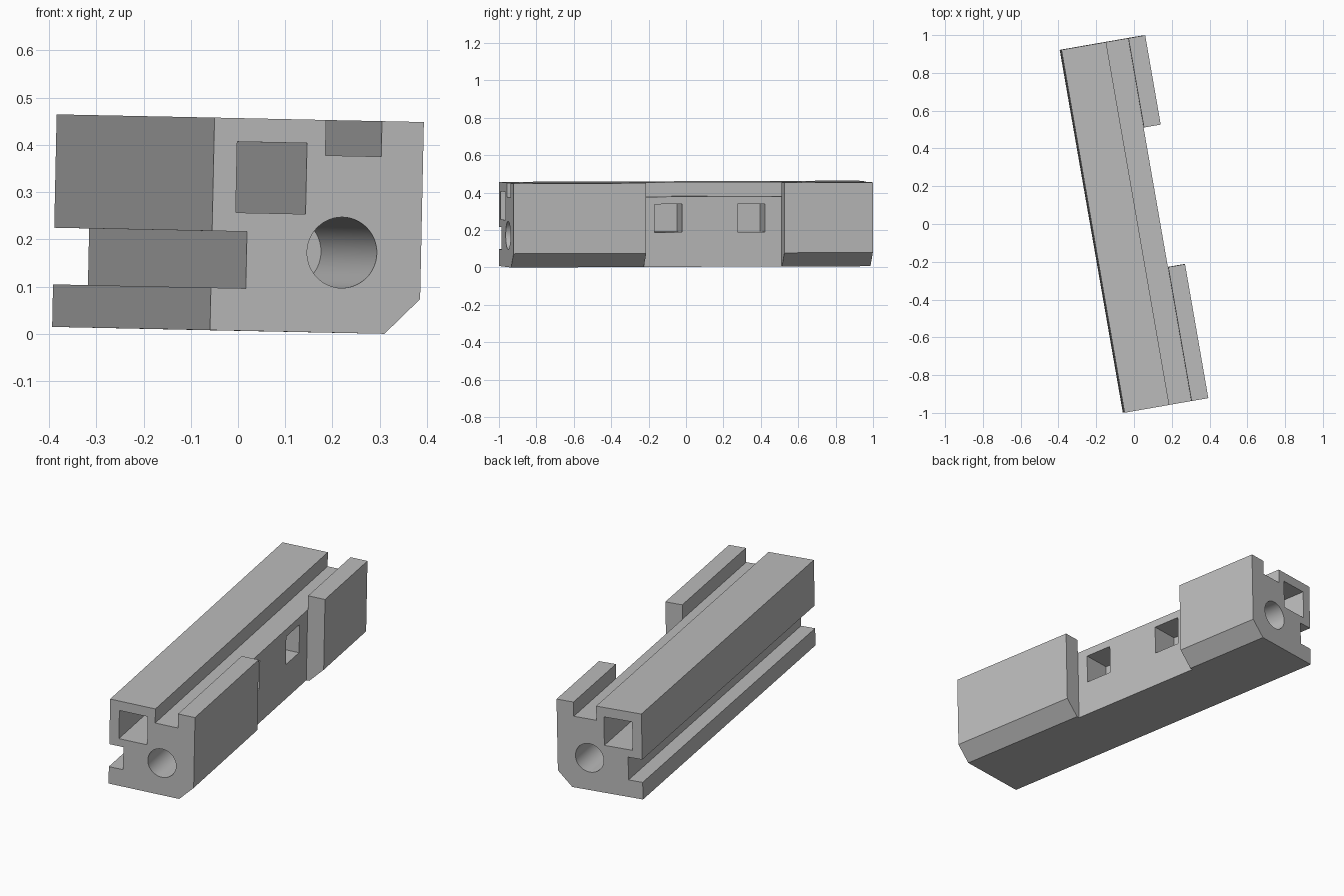
import bpy
import bmesh
from math import radians
from mathutils import Matrix, Vector, Euler

default = bpy.data.objects.get("Cube")
if default:
    bpy.data.objects.remove(default, do_unlink=True)

SIDE, LENGTH = 0.45, 1.95

grey = bpy.data.materials.new("plain grey")
grey.use_nodes = True
colour = (0.5, 0.5, 0.5, 1)
grey.diffuse_color = colour
grey.node_tree.nodes["Principled BSDF"].inputs["Base Color"].default_value = colour


def make_object(name, bm):
    bmesh.ops.recalc_face_normals(bm, faces=bm.faces)
    mesh = bpy.data.meshes.new(name)
    bm.to_mesh(mesh)
    bm.free()
    mesh.materials.append(grey)
    obj = bpy.data.objects.new(name, mesh)
    bpy.context.collection.objects.link(obj)
    return obj


def prism(name, profile):
    """Extrude an x-z profile along the beam."""
    bm = bmesh.new()
    face = bm.faces.new([bm.verts.new((x, 0, z)) for x, z in profile])
    geom = bmesh.ops.extrude_face_region(bm, geom=[face])["geom"]
    verts = [g for g in geom if isinstance(g, bmesh.types.BMVert)]
    bmesh.ops.translate(bm, verts=verts, vec=(0, LENGTH, 0))
    return make_object(name, bm)


def box(name, low, high):
    low, high = Vector(low), Vector(high)
    bm = bmesh.new()
    bmesh.ops.create_cube(bm, size=1, matrix=Matrix.Translation((low + high) / 2)
                          @ Matrix.Diagonal((*(high - low), 1)))
    return make_object(name, bm)


def bore(name, start, end):
    """Round cutter running along the beam."""
    bm = bmesh.new()
    place = Matrix.Translation((0.28, (start + end) / 2, 0.17)) @ Matrix.Rotation(radians(90), 4, "X")
    bmesh.ops.create_cone(bm, cap_ends=True, segments=64, radius1=0.075, radius2=0.075,
                          depth=end - start, matrix=place)
    return make_object(name, bm)


# Beam with a side groove, a top groove and a chamfered lower corner
beam = prism("grooved_beam", [
    (0, 0), (0.375, 0), (SIDE, 0.075), (SIDE, SIDE),
    (0.36, SIDE), (0.36, 0.375), (0.24, 0.375), (0.24, SIDE),
    (0, SIDE), (0, 0.21), (0.075, 0.21), (0.075, 0.09), (0, 0.09)])

# Side recess, square channel, blind round bores and side pockets
cutters = [
    box("recess_cutter", (0.3595, 0.72, -0.1), (0.6, 1.47, 0.6)),
    box("channel_cutter", (0.05, -0.1, 0.25), (0.2, LENGTH + 0.1, 0.4)),
    bore("front_bore_cutter", -0.1, 0.69),
    bore("back_bore_cutter", LENGTH - 0.45, LENGTH + 0.1)]
for y in (0.78, 1.23):
    cutters.append(box("pocket_cutter", (0.21, y, 0.185), (0.5, y + 0.15, 0.335)))

for cutter in cutters:
    cutter.hide_render = True
    mod = beam.modifiers.new(cutter.name, "BOOLEAN")
    mod.operation, mod.solver, mod.object = "DIFFERENCE", "EXACT", cutter

# Bake the cuts, then remove the cutters
bpy.context.view_layer.update()
baked = bpy.data.meshes.new_from_object(
    beam.evaluated_get(bpy.context.evaluated_depsgraph_get()))
beam.modifiers.clear()
beam.data = baked
for cutter in cutters:
    bpy.data.objects.remove(cutter, do_unlink=True)

# Turn the beam to its slightly skewed pose and set it on the floor
turn = (Matrix.Rotation(radians(9.87), 4, "Z") @ Matrix.Rotation(radians(0.2), 4, "X")
        @ Matrix.Rotation(radians(1.2), 4, "Y"))
baked.transform(turn)
xs, ys, zs = zip(*(v.co for v in baked.vertices))
baked.transform(Matrix.Translation((-(min(xs) + max(xs)) / 2, -(min(ys) + max(ys)) / 2, -min(zs))))

# Smooth bores, sharp edges everywhere else
bpy.ops.object.select_all(action="DESELECT")
beam.select_set(True)
bpy.context.view_layer.objects.active = beam
bpy.ops.object.shade_smooth_by_angle(angle=radians(30))
